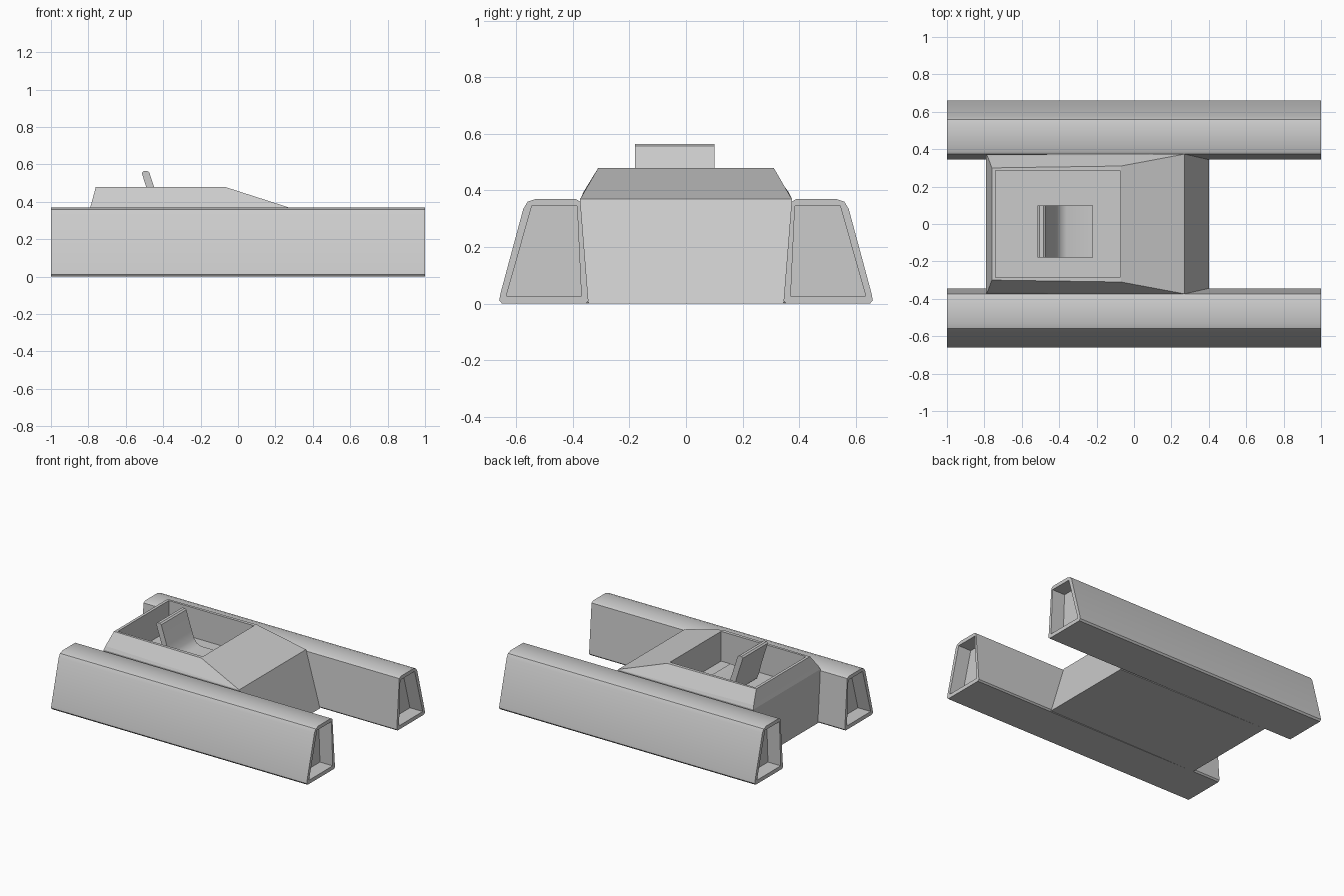
import bpy, bmesh, math

if "Cube" in bpy.data.objects:
    bpy.data.objects.remove(bpy.data.objects["Cube"])


def loft(name, rings, smooth=False):
    """Skin a list of equal-length point rings and cap both ends."""
    bm = bmesh.new()
    vs = [[bm.verts.new(p) for p in r] for r in rings]
    n = len(rings[0])
    for a, b in zip(vs, vs[1:]):
        for i in range(n):
            j = (i + 1) % n
            bm.faces.new((a[i], a[j], b[j], b[i]))
    bm.faces.new(vs[0])
    bm.faces.new(vs[-1])
    bmesh.ops.remove_doubles(bm, verts=bm.verts, dist=1e-5)
    bmesh.ops.recalc_face_normals(bm, faces=bm.faces)
    me = bpy.data.meshes.new(name)
    bm.to_mesh(me)
    bm.free()
    ob = bpy.data.objects.new(name, me)
    bpy.context.collection.objects.link(ob)
    if smooth:
        bpy.ops.object.select_all(action='DESELECT')
        ob.select_set(True)
        bpy.context.view_layer.objects.active = ob
        bpy.ops.object.shade_smooth_by_angle(angle=math.radians(35))
    return ob


# Side pods: rounded trapezoid tubes with recessed ends
outer = [(.345, .01), (.355, 0), (.65, 0), (.66, .012), (.656, .035),
         (.575, .335), (.56, .36), (.53, .37), (.39, .37), (.373, .36)]
corners = [(.37, .027), (.635, .027), (.545, .345), (.385, .345)]
inner = [corners[k] for k in (0, 0, 1, 1, 1, 2, 2, 2, 3, 3)]
sections = [(-.9, inner), (-1, inner), (-1, outer),
            (1, outer), (1, inner), (.9, inner)]
for side, name in ((-1, "near_pod"), (1, "far_pod")):
    loft(name, [[(x, side * y, z) for y, z in prof] for x, prof in sections], True)

# Hull with sloped nose, angled cabin sides and open cockpit:
# z, rear x, front x, rear half width, front half width, front z
levels = [(0, -.79, .40, .355, .345, 0),
          (.37, -.79, .27, .372, .375, .37),
          (.395, -.783, .262, .362, .372, .373),
          (.48, -.76, -.07, .30, .31, .48),
          (.48, -.74, -.075, .285, .285, .48),
          (.27, -.74, -.075, .285, .285, .27)]
loft("hull", [[(xr, -wr, z), (xf, -wf, zf), (xf, wf, zf), (xr, wr, z)]
              for z, xr, xf, wr, wf, zf in levels])

# Seat: curved L profile extruded across the cockpit
seat = [(-.515, .555), (-.505, .565), (-.485, .565), (-.474, .557),
        (-.43, .42), (-.412, .37), (-.39, .343), (-.36, .33),
        (-.22, .33), (-.22, .268), (-.40, .268), (-.43, .285),
        (-.448, .33), (-.465, .40)]
loft("seat", [[(x, y, z) for x, z in seat] for y in (-.18, .10)], True)
